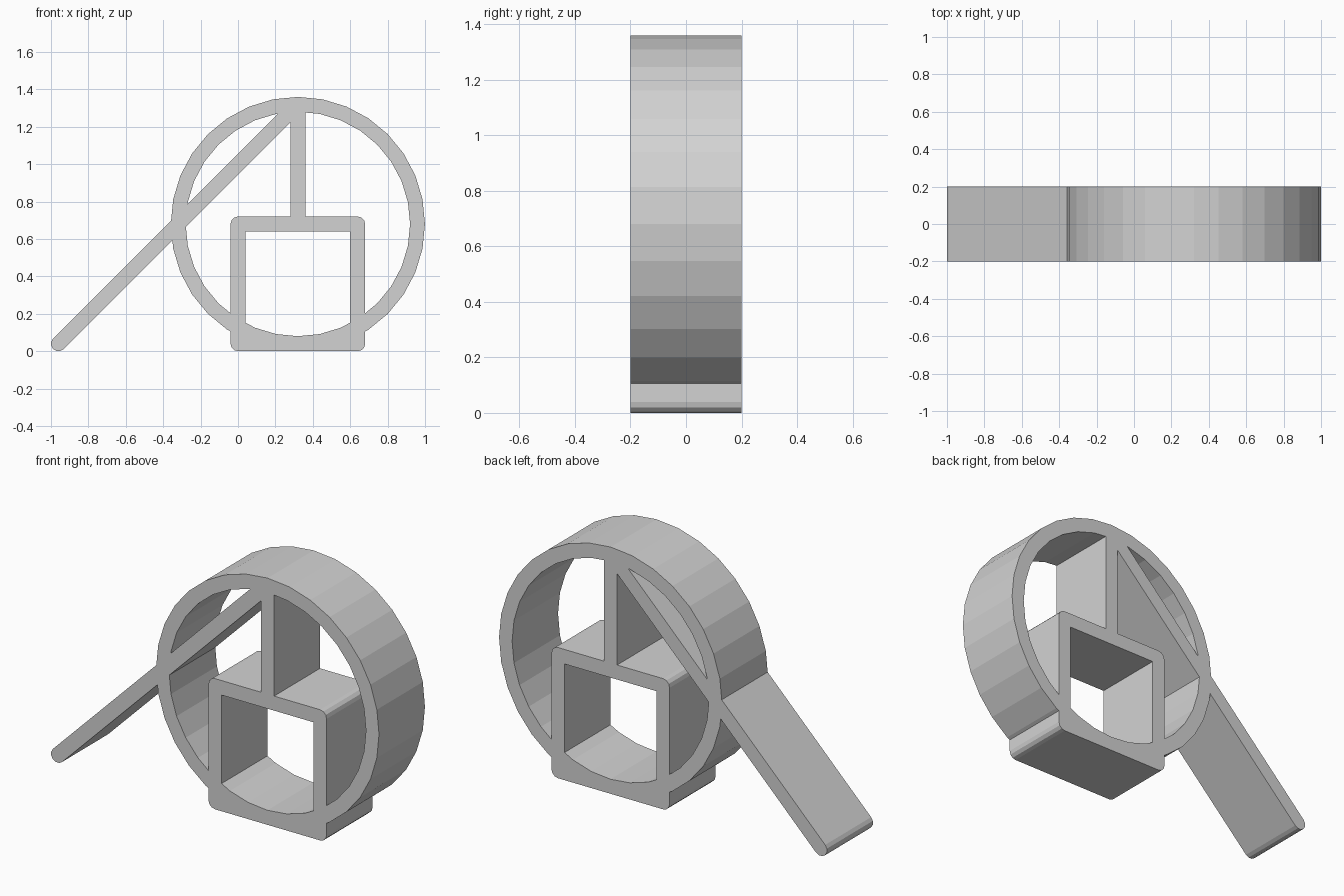
import bpy, bmesh, math
from mathutils import Vector

if "Cube" in bpy.data.objects:
    bpy.data.objects.remove(bpy.data.objects["Cube"], do_unlink=True)

UNIT = 0.64          # stroke-centre radius of the hoop and side of the box
HALF = 0.04          # half of the wall thickness
DEPTH = 0.2          # half of the extrusion depth
CENTRE = Vector((0.32, 0.68))

grey = bpy.data.materials.new("light grey")
grey.use_nodes = True
colour = (0.65, 0.65, 0.65, 1)
grey.diffuse_color = colour
grey.node_tree.nodes["Principled BSDF"].inputs["Base Color"].default_value = colour


def arc(centre, radius, start, end, steps):
    """Points on an arc in the x-z plane, angles in degrees."""
    angles = [math.radians(start + (end - start) * i / steps) for i in range(steps + 1)]
    return [Vector(centre) + radius * Vector((math.cos(a), math.sin(a))) for a in angles]


def prism(name, outline, half_depth=DEPTH):
    """Extrude an x-z outline symmetrically along y."""
    bm = bmesh.new()
    face = bm.faces.new([bm.verts.new((p.x, -half_depth, p.y)) for p in outline])
    new = bmesh.ops.extrude_face_region(bm, geom=[face])["geom"]
    verts = [g for g in new if isinstance(g, bmesh.types.BMVert)]
    bmesh.ops.translate(bm, verts=verts, vec=(0, 2 * half_depth, 0))
    bmesh.ops.recalc_face_normals(bm, faces=bm.faces)
    mesh = bpy.data.meshes.new(name)
    bm.to_mesh(mesh)
    bm.free()
    mesh.materials.append(grey)
    obj = bpy.data.objects.new(name, mesh)
    bpy.context.collection.objects.link(obj)
    return obj


def combine(target, other, operation):
    """Apply a boolean and discard the second solid."""
    mod = target.modifiers.new(operation, "BOOLEAN")
    mod.operation, mod.solver, mod.object = operation, "EXACT", other
    bpy.context.view_layer.objects.active = target
    bpy.ops.object.modifier_apply(modifier=mod.name)
    bpy.data.objects.remove(other, do_unlink=True)


def rectangle(x0, x1, z0, z1):
    return [Vector(p) for p in ((x0, z0), (x1, z0), (x1, z1), (x0, z1))]


# Faceted hoop
hoop = prism("hoop_frame", arc(CENTRE, UNIT + HALF - 0.0005, 0, 360, 32)[:-1])
combine(hoop, prism("hoop_hole", arc(CENTRE, UNIT - HALF, 0, 360, 32)[:-1], 0.3), "DIFFERENCE")

# Square box with rounded outer corners
corners = [(UNIT, CENTRE.y), (0, CENTRE.y), (0, HALF), (UNIT, HALF)]
outline = [p for i, c in enumerate(corners) for p in arc(c, HALF, 90 * i, 90 * i + 90, 3)]
box = prism("square_box", outline)
# the hole floor sits just below the hoop's inner surface
hole = rectangle(HALF, UNIT - HALF, 0.07, UNIT)
combine(box, prism("box_hole", hole, 0.3), "DIFFERENCE")

# Upright between the box and the top of the hoop
stem = prism("stem", rectangle(CENTRE.x - HALF, CENTRE.x + HALF, CENTRE.y, 1.32))

# Diagonal brace with rounded ends
foot, top = (-0.96, HALF), (0.3, 1.3)
brace = prism("brace", arc(foot, HALF, 135, 315, 6) + arc(top, HALF, -45, 135, 6))

# Fuse everything into one clean solid
for part in (box, stem, brace):
    combine(hoop, part, "UNION")
